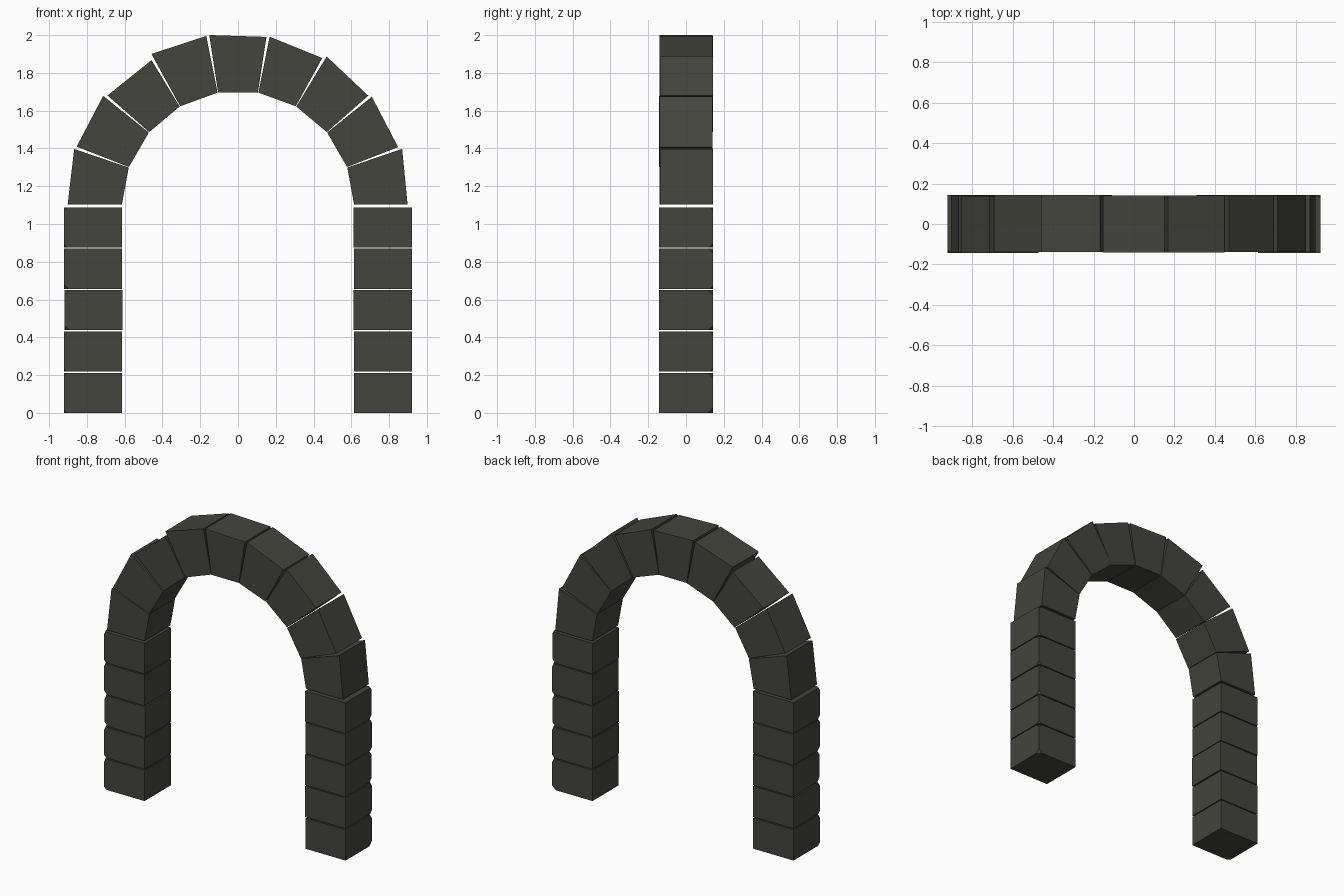
import bpy, bmesh, math, random

if "Cube" in bpy.data.objects:
    bpy.data.objects.remove(bpy.data.objects["Cube"])

random.seed(4)

stone = bpy.data.materials.new("dark grey stone")
stone.diffuse_color = (0.058, 0.058, 0.048, 1)
stone.use_nodes = True
stone.node_tree.nodes["Principled BSDF"].inputs["Base Color"].default_value = stone.diffuse_color

SPRING = 1.09            # height where the arch starts
INNER = 0.615            # inner radius of the arch
HALF_DEPTH = 0.143


def stone_block(name, outline, y0, y1, chip=None):
    """Extrude an x-z outline from y0 to y1 and clip the corners picked by chip."""
    bm = bmesh.new()
    front = [bm.verts.new((x, y0, z)) for x, z in outline]
    back = [bm.verts.new((x, y1, z)) for x, z in outline]
    n = len(outline)
    bm.faces.new(front)
    bm.faces.new(back[::-1])
    for i in range(n):
        j = (i + 1) % n
        bm.faces.new((front[j], front[i], back[i], back[j]))
    bmesh.ops.recalc_face_normals(bm, faces=bm.faces)
    if chip:
        for v in [v for v in bm.verts if chip(v.co)]:
            bmesh.ops.bevel(bm, geom=[v], offset=random.uniform(0.015, 0.03),
                            segments=1, affect='VERTICES')
    mesh = bpy.data.meshes.new(name)
    bm.to_mesh(mesh)
    bm.free()
    mesh.materials.append(stone)
    ob = bpy.data.objects.new(name, mesh)
    bpy.context.collection.objects.link(ob)
    return ob


# Pillars: five stacked blocks a side, chipped along the outer diagonal corner
for side, label in ((-1, "left"), (1, "right")):
    for i in range(5):
        z0 = i * 0.219
        z1 = z0 + 0.212
        shift = random.uniform(-0.002, 0.002)
        xa, xb = side * 0.612 + shift, side * 0.920 + shift
        stone_block(f"{label}_pillar_block_{i + 1}",
                    [(xa, z0), (xb, z0), (xb, z1), (xa, z1)],
                    -HALF_DEPTH, HALF_DEPTH,
                    lambda c, s=side: c.x * s > 0.8 and c.y * s > 0)

# Arch: nine wedge stones, each with its own outer radius at start and end
outer_radii = [(.902, .920), (.912, .925), (.909, .902), (.931, .921), (.923, .913),
               (.917, .906), (.925, .907), (.918, .905), (.922, .898)]


def on_arch(radius, degrees):
    a = math.radians(degrees)
    return (-radius * math.cos(a), SPRING + radius * math.sin(a))


for i, (r0, r1) in enumerate(outer_radii):
    mid = 10 + 20 * i
    lo = 1.2 if i == 0 else mid - 9.85       # end stones sit just above the pillars
    hi = 178.8 if i == 8 else mid + 9.85
    outer_lo = 0.8 if i == 0 else mid - 9.5
    outer_hi = 179.2 if i == 8 else mid + 9.5
    dy = random.uniform(-0.003, 0.003)
    stone_block(f"arch_stone_{i + 1}",
                [on_arch(INNER, lo), on_arch(r0, outer_lo),
                 on_arch(r1, outer_hi), on_arch(INNER, hi)],
                -0.14 + dy, 0.141 + dy)
